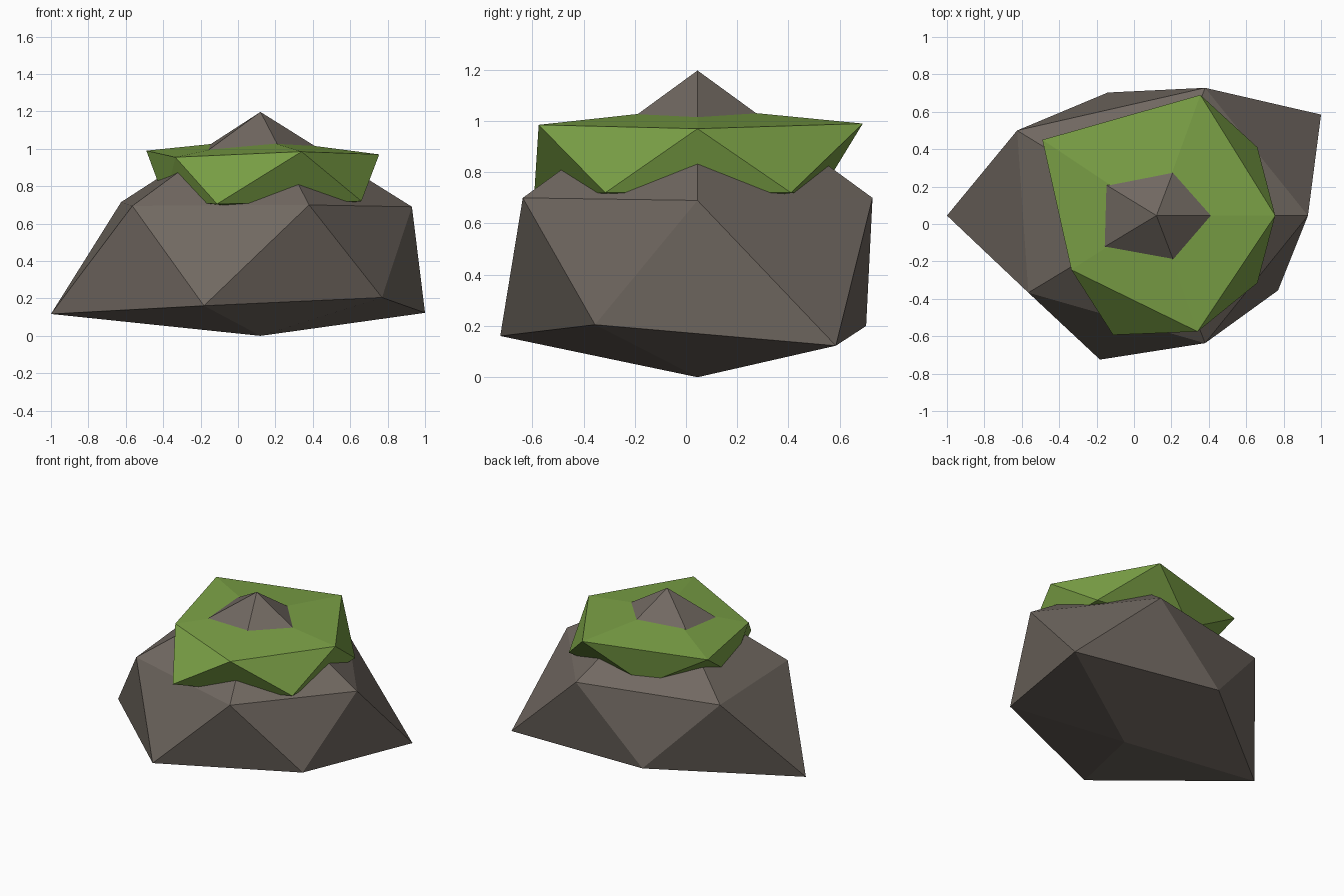
import bpy, bmesh

if "Cube" in bpy.data.objects:
    bpy.data.objects.remove(bpy.data.objects["Cube"])


def material(name, rgb):
    m = bpy.data.materials.new(name)
    m.diffuse_color = (*rgb, 1)
    m.use_nodes = True
    m.node_tree.nodes["Principled BSDF"].inputs["Base Color"].default_value = m.diffuse_color
    return m


def faceted_blob(name, top, upper, lower, bottom, mat):
    """Distorted icosahedron: two staggered rings of five, capped by two poles."""
    bm = bmesh.new()
    t, b = bm.verts.new(top), bm.verts.new(bottom)
    up = [bm.verts.new(p) for p in upper]
    lo = [bm.verts.new(p) for p in lower]
    for i in range(5):
        j = (i + 1) % 5
        bm.faces.new((t, up[i], up[j]))
        bm.faces.new((lo[i], up[j], up[i]))
        bm.faces.new((lo[i], lo[j], up[j]))
        bm.faces.new((b, lo[j], lo[i]))
    bmesh.ops.recalc_face_normals(bm, faces=bm.faces)
    mesh = bpy.data.meshes.new(name)
    bm.to_mesh(mesh)
    bm.free()
    mesh.materials.append(mat)
    ob = bpy.data.objects.new(name, mesh)
    bpy.context.collection.objects.link(ob)
    return ob


CX, CY = 0.12, 0.045  # shared vertical axis of both parts

# Boulder
faceted_blob(
    "rock", (CX, CY, 1.197),
    [(0.93, CY, 0.69), (0.38, 0.728, 0.70), (-0.625, 0.50, 0.715),
     (-0.565, -0.367, 0.695), (0.38, -0.637, 0.70)],
    [(1.0, 0.585, 0.123), (-0.14, 0.703, 0.20), (-1.0, CY, 0.117),
     (-0.182, -0.725, 0.161), (0.77, -0.355, 0.205)],
    (CX, CY, 0.0), material("warm grey stone", (0.165, 0.14, 0.12)))

# Moss cap, pierced by the rock tip
faceted_blob(
    "moss_cap", (CX, CY, 1.053),
    [(0.755, CY, 0.97), (0.355, 0.69, 0.99), (-0.49, 0.45, 0.99),
     (-0.335, -0.245, 0.955), (0.34, -0.575, 0.985)],
    [(0.66, 0.41, 0.72), (-0.036, 0.525, 0.72), (-0.39, CY, 0.72),
     (-0.112, -0.593, 0.705), (0.66, -0.315, 0.72)],
    (CX, CY, 0.66), material("moss green", (0.20, 0.36, 0.062)))
